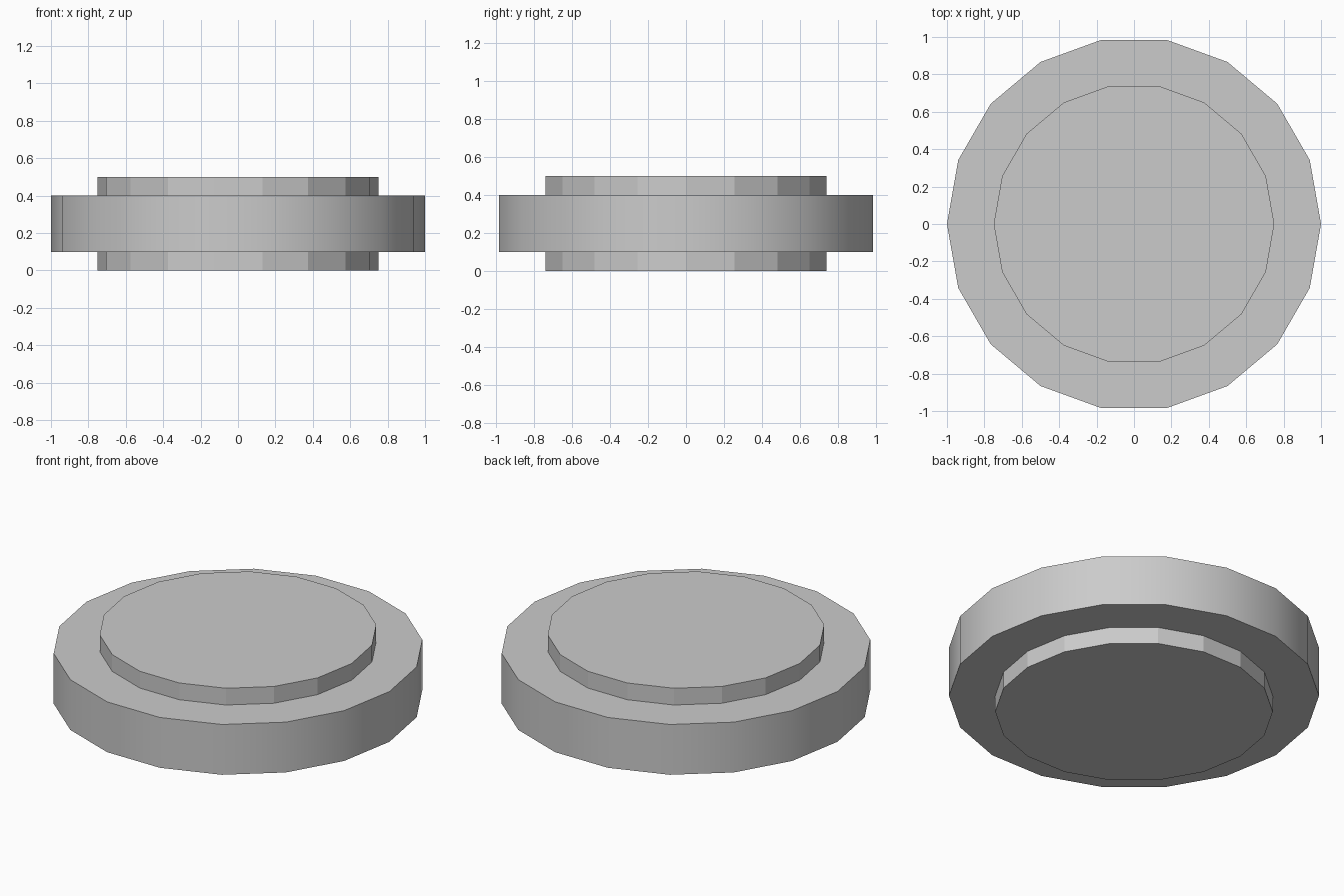
import bpy, bmesh
from math import cos, sin, pi

if "Cube" in bpy.data.objects:
    bpy.data.objects.remove(bpy.data.objects["Cube"])

SIDES = 18
# (radius, height) outline from the bottom hub, over the wide rim, to the top hub
PROFILE = [(0.75, 0), (0.75, 0.1), (1, 0.1), (1, 0.4), (0.75, 0.4), (0.75, 0.5)]
RIM_BAND = 2  # outline segment that is the rounded outer wall


def make_stepped_disc(name):
    bm = bmesh.new()
    rings = [[bm.verts.new((r * cos(2 * pi * i / SIDES), r * sin(2 * pi * i / SIDES), z))
              for i in range(SIDES)] for r, z in PROFILE]

    # Walls and steps; only the outer rim wall is smooth
    for band, (low, high) in enumerate(zip(rings, rings[1:])):
        for i in range(SIDES):
            j = (i + 1) % SIDES
            face = bm.faces.new((low[i], low[j], high[j], high[i]))
            face.smooth = band == RIM_BAND

    # Flat hub ends
    bm.faces.new(rings[0][::-1])
    bm.faces.new(rings[-1])

    # Keep the rim's top and bottom edges crisp
    for ring in rings:
        for i in range(SIDES):
            bm.edges.get((ring[i], ring[(i + 1) % SIDES])).smooth = False

    mesh = bpy.data.meshes.new(name)
    bm.to_mesh(mesh)
    bm.free()
    obj = bpy.data.objects.new(name, mesh)
    bpy.context.collection.objects.link(obj)
    return obj


make_stepped_disc("stepped_disc")
